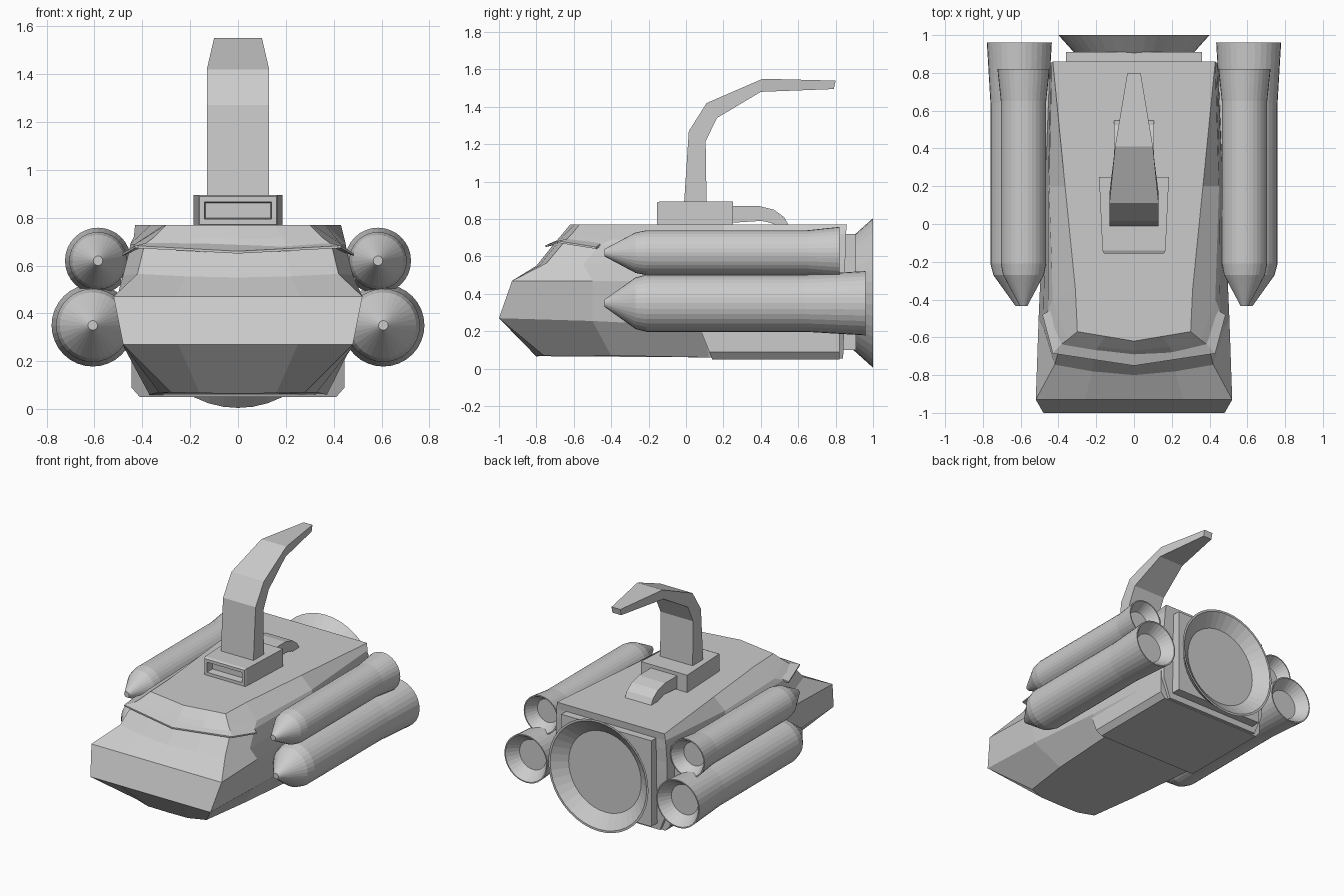
import bpy, bmesh, math

if "Cube" in bpy.data.objects:
    bpy.data.objects.remove(bpy.data.objects["Cube"])


def finish(name, bm):
    bmesh.ops.recalc_face_normals(bm, faces=bm.faces[:])
    me = bpy.data.meshes.new(name)
    bm.to_mesh(me)
    bm.free()
    ob = bpy.data.objects.new(name, me)
    bpy.context.collection.objects.link(ob)
    return ob


def loft(name, rings):
    """Skin a series of closed rings and cap both ends."""
    bm = bmesh.new()
    vs = [[bm.verts.new(p) for p in r] for r in rings]
    n = len(rings[0])
    for a, b in zip(vs, vs[1:]):
        for i in range(n):
            j = (i + 1) % n
            bm.faces.new((a[i], a[j], b[j], b[i]))
    bm.faces.new(vs[0])
    bm.faces.new(vs[-1])
    return finish(name, bm)


def mirrored(half):
    """Half outline starting on the centre line -> full symmetric ring."""
    return half + [(-x, y, z) for x, y, z in reversed(half) if x > 0]


def lathe(name, profile, cx, cz, n=32):
    """Spin (radius, y) pairs round an axis along y."""
    return loft(name, [[(cx + r * math.cos(2 * math.pi * i / n), y,
                         cz + r * math.sin(2 * math.pi * i / n)) for i in range(n)]
                       for r, y in profile])


def box(name, x0, x1, y0, y1, z0, z1):
    return loft(name, [[(x0, y0, z), (x1, y0, z), (x1, y1, z), (x0, y1, z)] for z in (z0, z1)])


def strip(name, stations):
    """Sweep with (half width, outer y, outer z, inner y, inner z) stations."""
    return loft(name, [[(-w, oy, oz), (w, oy, oz), (w, iy, iz), (-w, iy, iz)]
                       for w, oy, oz, iy, iz in stations])


# Hull: stacked outlines, bottom to roof
layers = [
    [(0, -.80, .065), (.16, -.80, .067), (.28, -.76, .07), (.33, -.4, .07), (.37, .12, .06), (.38, .84, .055)],
    [(0, -1.0, .27), (.25, -1.0, .27), (.48, -1.0, .27), (.475, -.5, .255), (.455, .1, .225), (.44, .845, .2)],
    [(0, -.93, .47), (.26, -.93, .47), (.52, -.93, .47), (.505, -.5, .47), (.475, .2, .47), (.445, .85, .47)],
    [(0, -.80, .55), (.22, -.78, .555), (.42, -.745, .565), (.48, -.55, .56), (.47, .2, .56), (.445, .85, .56)],
    [(0, -.70, .675), (.2, -.675, .685), (.39, -.64, .69), (.455, -.46, .66), (.455, .2, .66), (.44, .855, .66)],
    [(0, -.67, .71), (.19, -.65, .715), (.355, -.615, .715), (.43, -.4, .69), (.45, .2, .69), (.435, .855, .72)],
    [(0, -.62, .77), (.15, -.595, .77), (.30, -.57, .77), (.31, -.35, .77), (.365, .2, .77), (.43, .86, .77)],
]
loft("hull", [mirrored(l) for l in layers])

# Wider rear underbody with a slanted front
under = [(.41, .05), (.445, .09), (.445, .26)]
loft("rear_underbody", [
    [(x, y0 - s * (z - .05), z) for x, z in under] +
    [(-x, y0 - s * (z - .05), z) for x, z in reversed(under)]
    for y0, s in ((.14, .4), (.82, 0))])

# Visor over the windscreen
outer = [(0, -.75, .66), (.43, -.685, .683), (.485, -.48, .65)]
inner = [(0, -.66, .70), (.36, -.61, .70), (.43, -.45, .675)]
full_o = [(-x, y, z) for x, y, z in outer[:0:-1]] + outer
full_i = [(-x, y, z) for x, y, z in inner[:0:-1]] + inner
loft("visor", [[o, i, (i[0], i[1], i[2] - .015), (o[0], o[1], o[2] - .01)]
               for o, i in zip(full_o, full_i)])

# Rear plate and main engine bell
box("rear_plate", -.36, .36, .82, .91, .10, .72)
lathe("main_engine", [(.27, .85), (.28, .87), (.31, .90), (.40, 1.0), (.385, 1.0), (.29, .925)], 0, .405, 40)

# Side boosters: nose cone, tube, flared nozzle with recessed disc
for side, s in (("left", -1), ("right", 1)):
    for level, x, z, r, rn, flare, end in (("upper", .585, .62, .12, .138, .65, .82),
                                           ("lower", .607, .35, .153, .172, .64, .96)):
        lathe(f"{level}_booster_{side}",
              [(.02, -.435), (r * .9, -.27), (r, -.21), (r, flare), (rn, end),
               (rn - .008, end), (r * .7, end - .08)], s * x, z)
    box(f"booster_mount_{side}", s * .42, s * .49, .15, .77, .43, .55)

# Pedestal on the roof with a recessed front vent
pedestal = loft("pedestal", [
    [(-w, y, .765), (w, y, .765), (w, y, .895), (-w, y, .895)]
    for w, y in ((.185, .25), (.167, -.14))] + [
    [(-w, y, .83 - h), (w, y, .83 - h), (w, y, .83 + h), (-w, y, .83 + h)]
    for w, h, y in ((.16, .058, -.155), (.14, .036, -.155), (.135, .032, -.10))])

# Curved arm and rear duct
strip("arm", [(.13, -.01, .89, .11, .89), (.13, .015, 1.27, .105, 1.215),
              (.13, .11, 1.42, .165, 1.34), (.10, .41, 1.55, .40, 1.48),
              (.035, .80, 1.54, .79, 1.495)])
strip("rear_duct", [(.105, .24, .87, .24, .78), (.105, .39, .87, .40, .79),
                    (.105, .47, .85, .43, .785), (.105, .525, .81, .465, .775),
                    (.105, .55, .765, .48, .765)])
